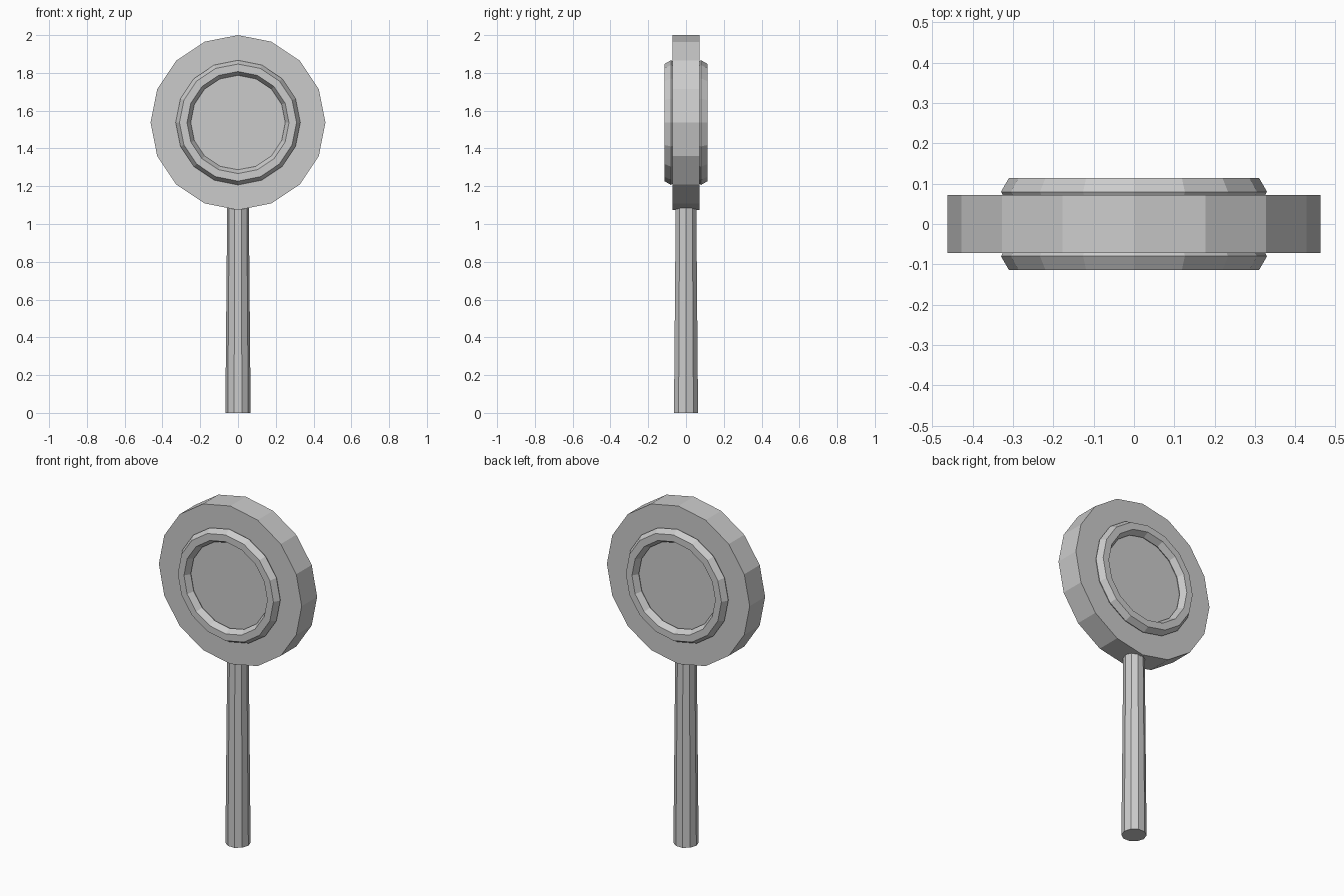
import bpy
import bmesh
from math import cos, sin, tau, pi

cube = bpy.data.objects.get("Cube")
if cube:
    bpy.data.objects.remove(cube, do_unlink=True)

GREY = (0.6, 0.6, 0.6, 1.0)
grey = bpy.data.materials.new("plain_grey")
grey.use_nodes = True
grey.diffuse_color = GREY
grey.node_tree.nodes["Principled BSDF"].inputs["Base Color"].default_value = GREY

HEAD_RADIUS = 0.463
HEAD_Z = 2 - HEAD_RADIUS
SIDES = 16


def finish(obj, name):
    obj.name = name
    obj.data.name = name
    obj.data.materials.clear()
    obj.data.materials.append(grey)
    return obj


# Thick round head, standing upright with a corner at the top
bpy.ops.mesh.primitive_cylinder_add(vertices=SIDES, radius=HEAD_RADIUS, depth=0.143,
                                    location=(0, 0, HEAD_Z), rotation=(pi / 2, 0, 0))
finish(bpy.context.object, "head_disc")

# Raised six-sided rims, half sunk into the front and back faces
for name, side in (("front_rim", -1), ("back_rim", 1)):
    bpy.ops.mesh.primitive_torus_add(major_segments=SIDES, minor_segments=6,
                                     major_radius=0.29, minor_radius=0.04,
                                     location=(0, side * 0.08, HEAD_Z),
                                     rotation=(pi / 2, 0, 0))
    finish(bpy.context.object, name)

# Slightly tapered ten-sided handle, with corners on the x axis
bm = bmesh.new()
rings = []
for radius, z in ((0.067, 0), (0.057, 1.12)):
    rings.append([bm.verts.new((radius * cos(tau * i / 10), radius * sin(tau * i / 10), z))
                  for i in range(10)])
low, high = rings
bm.faces.new(low[::-1])
bm.faces.new(high)
for i in range(10):
    j = (i + 1) % 10
    bm.faces.new((low[i], low[j], high[j], high[i]))
mesh = bpy.data.meshes.new("handle")
bm.to_mesh(mesh)
bm.free()
handle = bpy.data.objects.new("handle", mesh)
bpy.context.collection.objects.link(handle)
finish(handle, "handle")
